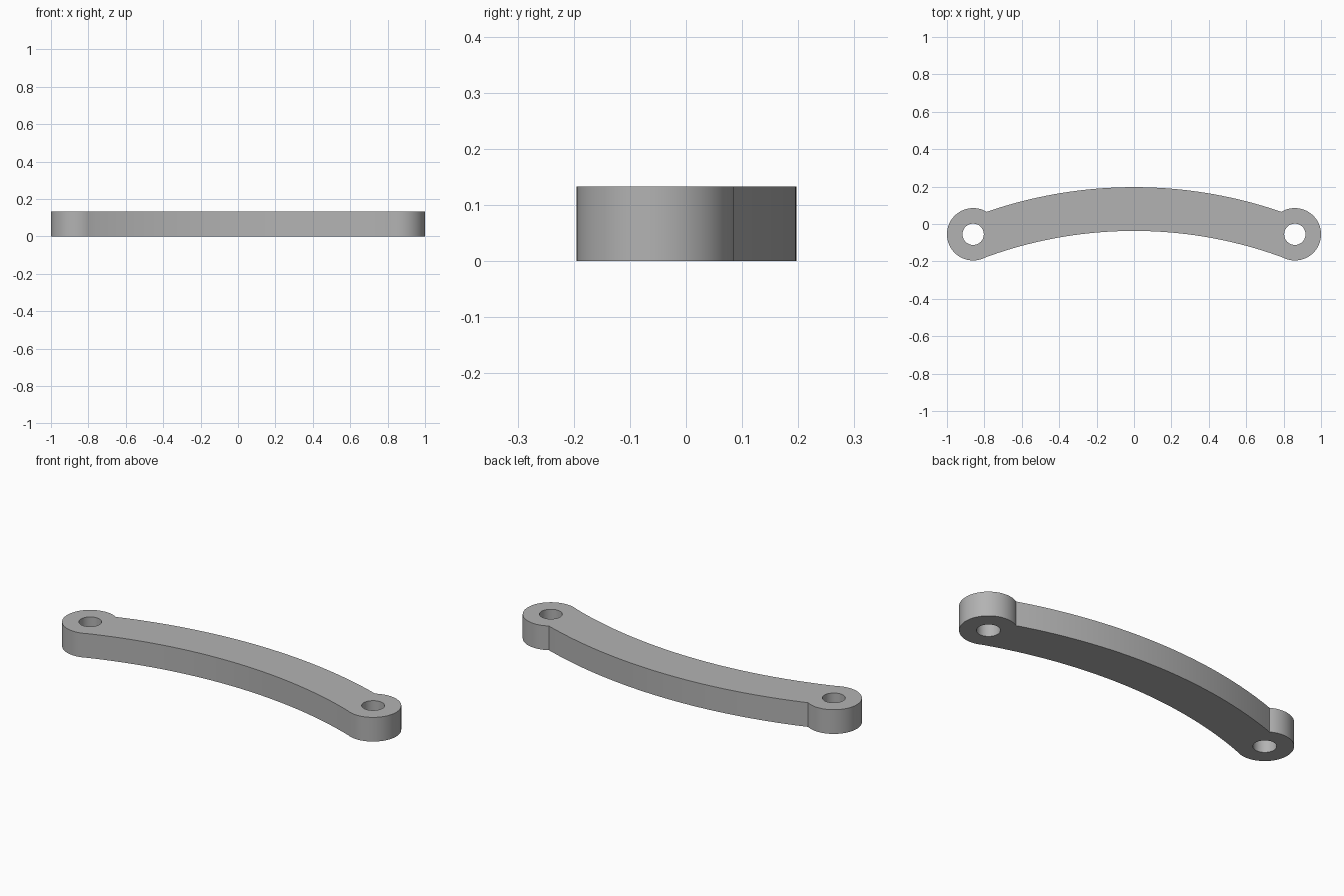
import bpy, bmesh, math
from mathutils import Vector
from mathutils.geometry import intersect_sphere_sphere_2d

HEIGHT = 0.133
BOSS_X, BOSS_Y, BOSS_R, HOLE_R = 0.86, -0.055, 0.14, 0.057
OUTER_R, OUTER_TOP = 2.42, 0.197
INNER_R, INNER_TOP = 2.3, -0.037

cube = bpy.data.objects.get("Cube")
if cube:
    bpy.data.objects.remove(cube, do_unlink=True)

grey = bpy.data.materials.new("plain grey")
grey.use_nodes = True
colour = (0.45, 0.45, 0.45, 1)
grey.diffuse_color = colour
grey.node_tree.nodes["Principled BSDF"].inputs["Base Color"].default_value = colour


def arc(centre, radius, start, end, steps):
    """Points from start up to, but not including, end."""
    return [centre + radius * Vector((math.cos(a), math.sin(a)))
            for a in (start + (end - start) * i / steps for i in range(steps))]


def angle(centre, point):
    d = point - centre
    return math.atan2(d.y, d.x)


def junction(centre, radius):
    """Where a long arc meets the right boss on its inner side."""
    hits = intersect_sphere_sphere_2d(centre, radius, boss, BOSS_R)
    return min(hits, key=lambda p: p.x)


boss = Vector((BOSS_X, BOSS_Y))
outer = Vector((0, OUTER_TOP - OUTER_R))
inner = Vector((0, INNER_TOP - INNER_R))
top_join, low_join = junction(outer, OUTER_R), junction(inner, INNER_R)

# Outline: back arc, left boss, front arc, right boss
a_out, a_in = angle(outer, top_join), angle(inner, low_join)
b_low, b_top = angle(boss, low_join), angle(boss, top_join)
left_boss = Vector((-BOSS_X, BOSS_Y))
outline = arc(outer, OUTER_R, a_out, math.pi - a_out, 48)
outline += arc(left_boss, BOSS_R, math.pi - b_top, math.pi - b_low, 48)
outline += arc(inner, INNER_R, math.pi - a_in, a_in, 48)
outline += arc(boss, BOSS_R, b_low, b_top, 48)
holes = [arc(c, HOLE_R, 0, math.tau, 48) for c in (left_boss, boss)]

# Fill the profile around the holes and raise it to a solid
bm = bmesh.new()
edges = []
for loop in [outline] + holes:
    verts = [bm.verts.new((p.x, p.y, 0)) for p in loop]
    edges += [bm.edges.new((v, verts[i - 1])) for i, v in enumerate(verts)]
bmesh.ops.triangle_fill(bm, edges=edges, use_beauty=True, normal=(0, 0, 1))
raised = bmesh.ops.extrude_face_region(bm, geom=bm.faces[:], use_keep_orig=True)
bmesh.ops.translate(bm, vec=(0, 0, HEIGHT),
                    verts=[g for g in raised["geom"] if isinstance(g, bmesh.types.BMVert)])
bmesh.ops.recalc_face_normals(bm, faces=bm.faces)
mesh = bpy.data.meshes.new("curved_link_arm")
bm.to_mesh(mesh)
bm.free()

arm = bpy.data.objects.new("curved_link_arm", mesh)
bpy.context.collection.objects.link(arm)
mesh.materials.append(grey)
bpy.ops.object.select_all(action='DESELECT')
arm.select_set(True)
bpy.context.view_layer.objects.active = arm
bpy.ops.object.shade_smooth_by_angle(angle=math.radians(25))
